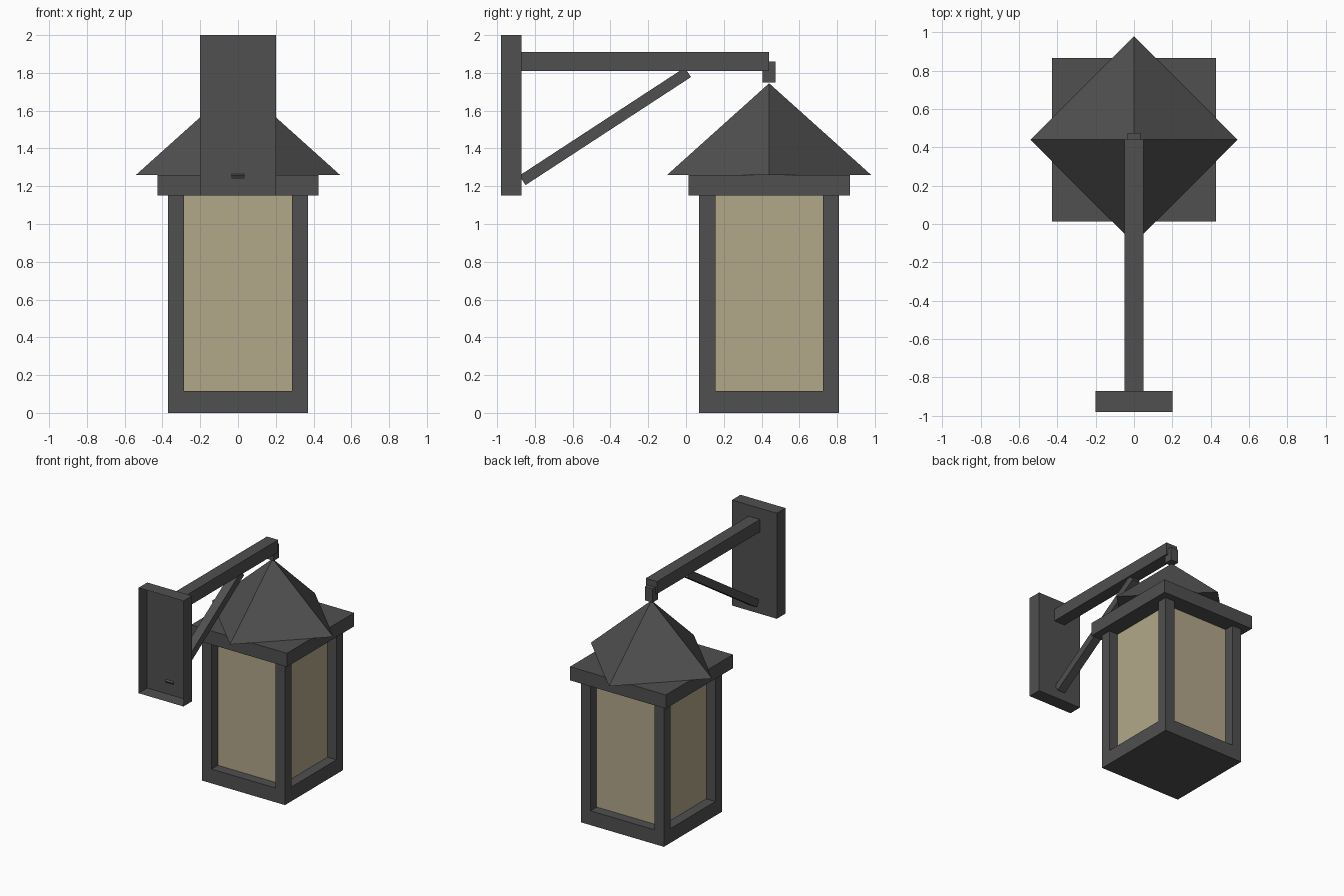
import bpy, bmesh, math
from mathutils import Vector, Matrix

if "Cube" in bpy.data.objects:
    bpy.data.objects.remove(bpy.data.objects["Cube"])


def material(name, rgb):
    m = bpy.data.materials.new(name)
    m.diffuse_color = (*rgb, 1)
    m.use_nodes = True
    m.node_tree.nodes["Principled BSDF"].inputs["Base Color"].default_value = m.diffuse_color
    return m


METAL = material("dark_metal", (0.08, 0.08, 0.08))
GLASS = material("amber_glass", (0.45, 0.39, 0.255))
CY = 0.44  # lantern axis


def finish(name, bm, mat):
    me = bpy.data.meshes.new(name)
    bm.to_mesh(me)
    bm.free()
    me.materials.append(mat)
    ob = bpy.data.objects.new(name, me)
    bpy.context.collection.objects.link(ob)
    return ob


def box(name, lo, hi, mat=METAL, open_front=False):
    lo, hi = Vector(lo), Vector(hi)
    bm = bmesh.new()
    bmesh.ops.create_cube(bm, size=1, matrix=Matrix.Translation((lo + hi) / 2)
                          @ Matrix.Diagonal((*(hi - lo), 1)))
    if open_front:
        bm.normal_update()
        front = [f for f in bm.faces if f.normal.y < -0.9]
        bmesh.ops.delete(bm, geom=front, context='FACES')
    return finish(name, bm, mat)


# Lantern body: base, corner posts, glass core, cap
box("lantern_base", (-0.37, CY - 0.37, 0), (0.37, CY + 0.37, 0.115))
for i, (sx, sy) in enumerate([(-1, -1), (1, -1), (1, 1), (-1, 1)]):
    x, y = sx * 0.3275, CY + sy * 0.3275
    h = 0.0425
    box(f"corner_post_{i + 1}", (x - h, y - h, 0.115), (x + h, y + h, 1.15))
box("glass_panes", (-0.29, CY - 0.29, 0.115), (0.29, CY + 0.29, 1.15), GLASS)
box("lantern_cap", (-0.427, CY - 0.427, 1.15), (0.427, CY + 0.427, 1.26))

# Four-sided roof turned diagonally to the body
bm = bmesh.new()
bmesh.ops.create_cone(bm, cap_ends=True, segments=4, radius1=0.54, radius2=0,
                      depth=0.485, matrix=Matrix.Translation((0, CY, 1.5025)))
bmesh.ops.remove_doubles(bm, verts=bm.verts, dist=1e-4)
finish("roof", bm, METAL)

# Wall bracket: plate open towards the wall, arm, hanger
box("wall_plate", (-0.2, -0.98, 1.15), (0.2, -0.87, 2.0), open_front=True)
box("arm", (-0.05, -0.87, 1.81), (0.05, CY, 1.91))
box("hanger", (-0.035, CY - 0.035, 1.75), (0.035, CY + 0.035, 1.86))

# Diagonal brace
a, b = Vector((0, -0.866, 1.231)), Vector((0, 0.01, 1.803))
d = b - a
bm = bmesh.new()
bmesh.ops.create_cube(bm, size=1, matrix=Matrix.Translation((a + b) / 2)
                      @ Matrix.Rotation(math.atan2(d.z, d.y), 4, 'X')
                      @ Matrix.Diagonal((0.07, d.length, 0.06, 1)))
finish("brace", bm, METAL)
